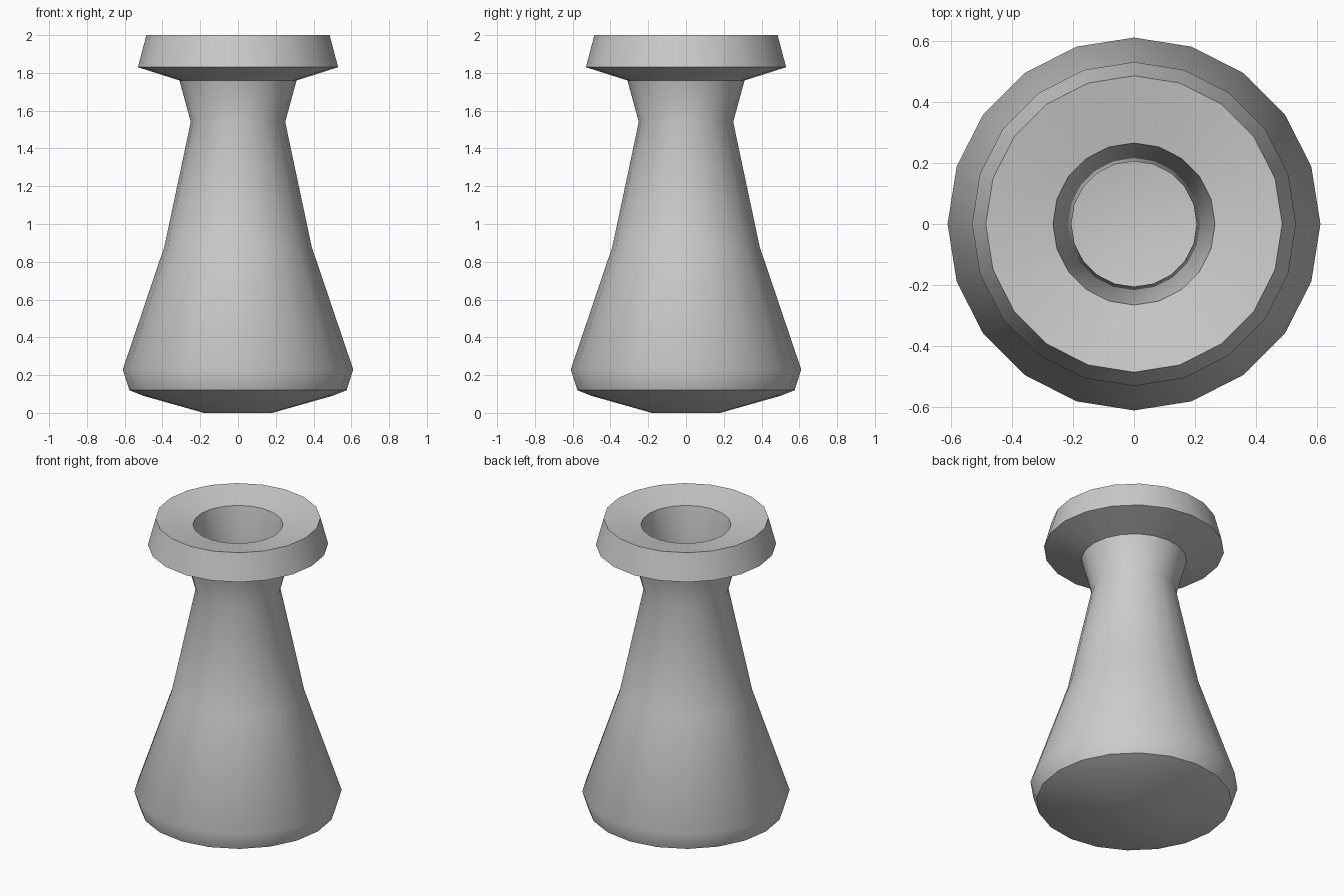
import bpy, bmesh, math

if "Cube" in bpy.data.objects:
    bpy.data.objects.remove(bpy.data.objects["Cube"])

SIDES = 20

# Closed profile (radius, height): outside from base to lip, then down the inside
outer = [(0.18, 0.0), (0.50, 0.09), (0.575, 0.12), (0.61, 0.23), (0.39, 0.88),
         (0.25, 1.54), (0.31, 1.76), (0.53, 1.83), (0.485, 2.0)]
inner = [(0.265, 1.958), (0.205, 1.54), (0.345, 0.87), (0.56, 0.23),
         (0.53, 0.15), (0.48, 0.13), (0.20, 0.05)]


def lathe(name, profile):
    bm = bmesh.new()
    rings = []
    for r, z in profile:
        rings.append([bm.verts.new((r * math.cos(math.tau * i / SIDES),
                                    r * math.sin(math.tau * i / SIDES), z))
                      for i in range(SIDES)])
    for a, b in zip(rings, rings[1:]):
        for i in range(SIDES):
            j = (i + 1) % SIDES
            bm.faces.new((a[i], a[j], b[j], b[i]))
    # Underside and inner floor
    bm.faces.new(rings[0][::-1])
    bm.faces.new(rings[-1])
    bmesh.ops.recalc_face_normals(bm, faces=bm.faces)
    mesh = bpy.data.meshes.new(name)
    bm.to_mesh(mesh)
    bm.free()
    obj = bpy.data.objects.new(name, mesh)
    bpy.context.collection.objects.link(obj)
    return obj


# Vase body with flared lip
vase = lathe("vase", outer + inner)
bpy.context.view_layer.objects.active = vase
vase.select_set(True)
bpy.ops.object.shade_smooth_by_angle(angle=math.radians(40))
